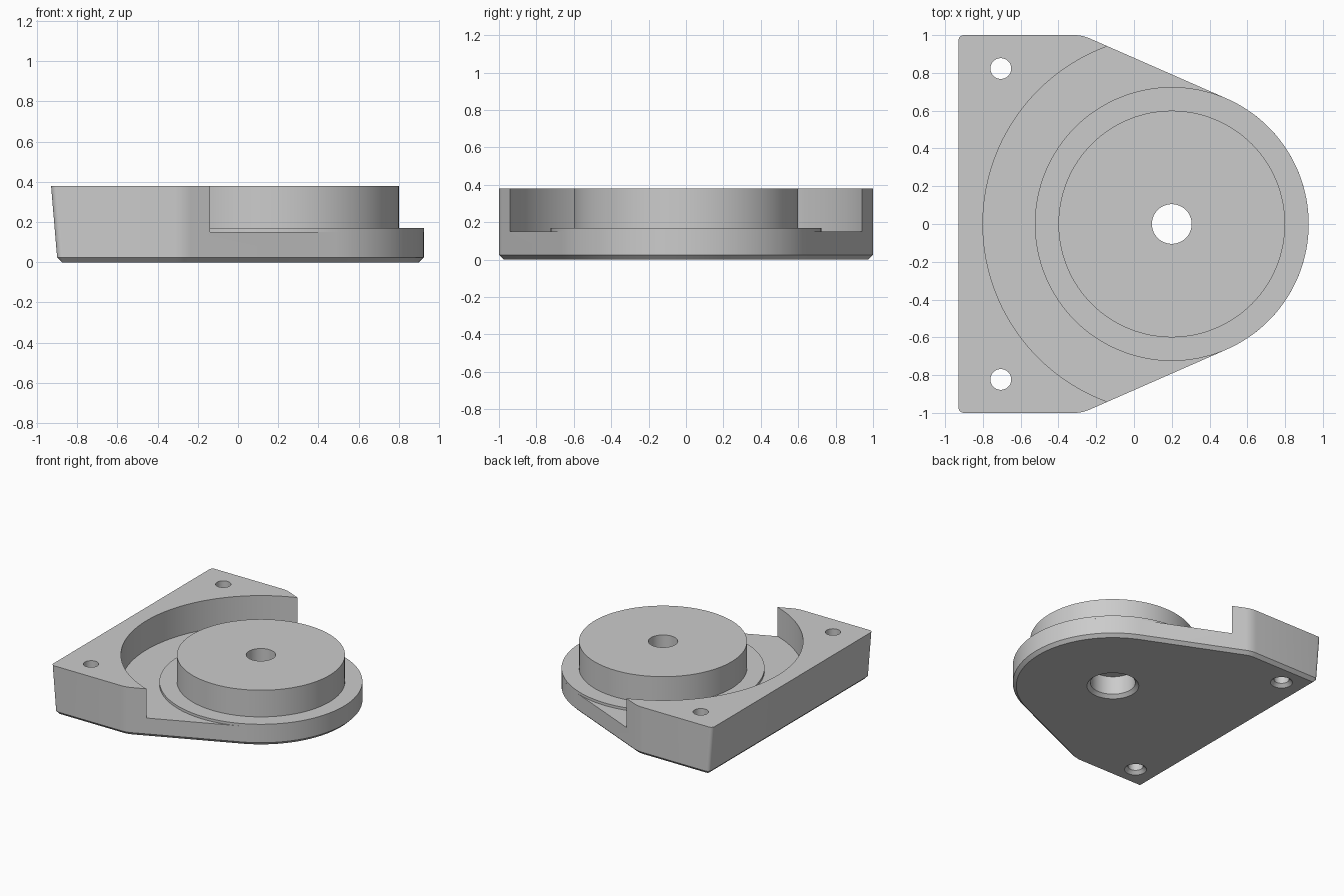
import bpy, bmesh, math
from math import sin, cos, pi, radians

cube = bpy.data.objects.get("Cube")
if cube:
    bpy.data.objects.remove(cube, do_unlink=True)

grey = bpy.data.materials.new("plain grey")
grey.use_nodes = True
color = (0.6, 0.6, 0.6, 1)
grey.diffuse_color = color
grey.node_tree.nodes["Principled BSDF"].inputs["Base Color"].default_value = color

HUB_X = 0.2                # axis of hub, nose and pocket
NOSE_R = 0.725
SLOPE = radians(66.3)      # direction of the tapering side's normal
TOP, FLOOR, CHAMFER = 0.38, 0.15, 0.025


def finish(name, bm):
    bmesh.ops.recalc_face_normals(bm, faces=bm.faces)
    mesh = bpy.data.meshes.new(name)
    bm.to_mesh(mesh)
    bm.free()
    obj = bpy.data.objects.new(name, mesh)
    bpy.context.collection.objects.link(obj)
    mesh.materials.append(grey)
    return obj


def loft(name, rings, caps=True, loop=False):
    """Skin a stack of equal-length closed rings."""
    bm = bmesh.new()
    rows = [[bm.verts.new(p) for p in ring] for ring in rings]
    pairs = list(zip(rows, rows[1:]))
    if loop:
        pairs.append((rows[-1], rows[0]))
    for a, b in pairs:
        for i in range(len(a)):
            j = (i + 1) % len(a)
            bm.faces.new((a[i], a[j], b[j], b[i]))
    if caps:
        bm.faces.new(rows[0])
        bm.faces.new(rows[-1])
    return finish(name, bm)


def lathe(name, profile, x=HUB_X, y=0, n=128, **kw):
    rings = [[(x + r * cos(2 * pi * i / n), y + r * sin(2 * pi * i / n), z)
              for i in range(n)] for r, z in profile]
    return loft(name, rings, **kw)


def arc(cx, cy, r, a0, a1, n):
    return [(cx + r * cos(a0 + (a1 - a0) * i / n),
             cy + r * sin(a0 + (a1 - a0) * i / n)) for i in range(n + 1)]


def outline(z, inset, left):
    """Plate outline: round nose, tapering sides, square back corners."""
    shoulder, corner = 0.2, 0.03
    sy = 1 - shoulder
    sx = HUB_X + (NOSE_R - shoulder - sy * sin(SLOPE)) / cos(SLOPE)
    half = arc(HUB_X, 0, NOSE_R - inset, 0, SLOPE, 24)
    half += arc(sx, sy, shoulder - inset, SLOPE, pi / 2, 8)
    half += arc(left + corner, 1 - corner, corner - inset, pi / 2, pi, 6)
    mirrored = [(x, -y) for x, y in reversed(half[1:])]
    return [(x, y, z) for x, y in half + mirrored]


# Plate with chamfered foot and a leaning back wall
body = loft("base_plate", [outline(0, CHAMFER, -0.9),
                           outline(CHAMFER, 0, -0.9),
                           outline(TOP, 0, -0.93)])

# Cutters: round pocket, stepped centre bore, two screw holes
cutters = [
    lathe("pocket_cutter", [(1.0, FLOOR), (1.0, 0.6)], n=192),
    lathe("bore_cutter", [(0.208, -0.02), (0.163, CHAMFER), (0.163, 0.3)]),
]
for side in (-1, 1):
    cutters.append(lathe("screw_hole_cutter",
                         [(0.1, -0.02), (0.055, CHAMFER), (0.055, 0.6)],
                         x=-0.705, y=0.823 * side, n=48))

bpy.context.view_layer.objects.active = body
for c in cutters:
    c.hide_render = True
    mod = body.modifiers.new("cut", "BOOLEAN")
    mod.operation, mod.solver, mod.object = "DIFFERENCE", "EXACT", c
    bpy.ops.object.modifier_apply(modifier=mod.name)
    bpy.data.objects.remove(c, do_unlink=True)

# Stepped hub standing on the pocket floor, with a narrower top hole
hub = lathe("stepped_hub", [(NOSE_R, FLOOR), (NOSE_R, 0.17), (0.6, 0.17),
                            (0.6, TOP), (0.105, TOP), (0.105, 0.17),
                            (0.163, 0.17), (0.163, FLOOR)],
            caps=False, loop=True)

for obj in (body, hub):
    bpy.ops.object.select_all(action="DESELECT")
    obj.select_set(True)
    bpy.context.view_layer.objects.active = obj
    bpy.ops.object.shade_smooth_by_angle(angle=radians(25))
